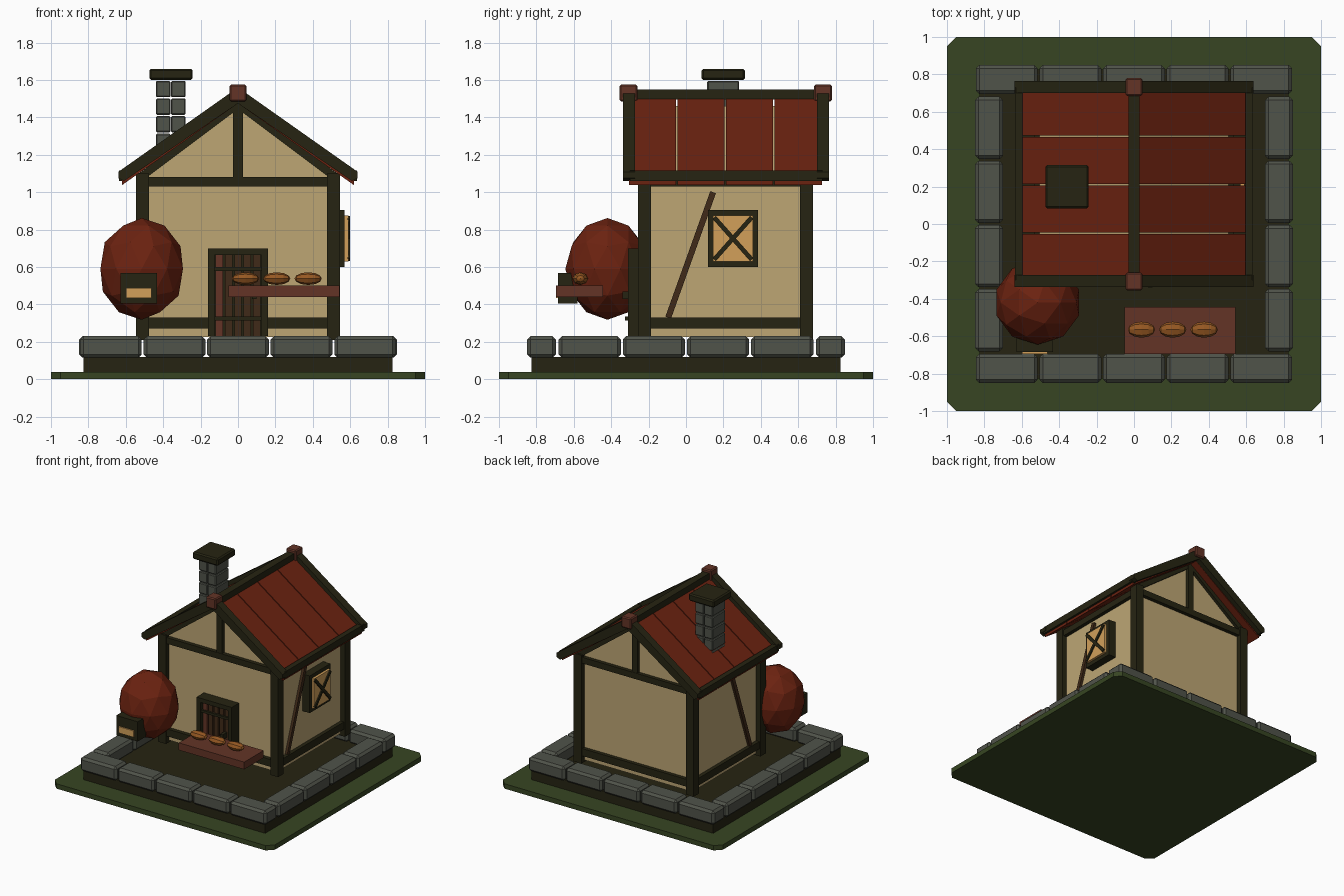
import bpy, bmesh, math
from mathutils import Matrix, Vector

if "Cube" in bpy.data.objects:
    bpy.data.objects.remove(bpy.data.objects["Cube"])


def material(name, hex_code):
    rgb = [int(hex_code[i:i + 2], 16) / 255 for i in (0, 2, 4)]
    m = bpy.data.materials.new(name)
    m.diffuse_color = [c / 12.92 if c < 0.04045 else ((c + 0.055) / 1.055) ** 2.4 for c in rgb] + [1]
    m.use_nodes = True
    m.node_tree.nodes["Principled BSDF"].inputs["Base Color"].default_value = m.diffuse_color
    return m


GRASS = material("grass green", "374522")
WOOD = material("dark timber", "262412")
PLASTER = material("cream plaster", "BDA674")
STONE = material("grey stone", "50534A")
RED = material("roof red", "6B2210")
BROWN = material("red brown wood", "633426")
DOOR = material("door brown", "402A18")
GLOW = material("amber glow", "D2A05A")
BREAD = material("bread crust", "965822")


def finish(name, bm, mat):
    bmesh.ops.recalc_face_normals(bm, faces=bm.faces)
    me = bpy.data.meshes.new(name)
    bm.to_mesh(me)
    bm.free()
    me.materials.append(mat)
    ob = bpy.data.objects.new(name, me)
    bpy.context.collection.objects.link(ob)
    return ob


def box(name, x, y, z, mat, bevel=0):
    """Box from (min, max) ranges, with optional chamfer."""
    bm = bmesh.new()
    size = [r[1] - r[0] for r in (x, y, z)]
    mid = [(r[1] + r[0]) / 2 for r in (x, y, z)]
    bmesh.ops.create_cube(bm, size=1, matrix=Matrix.Translation(mid) @ Matrix.Diagonal((*size, 1)))
    if bevel:
        bmesh.ops.bevel(bm, geom=bm.edges[:], offset=bevel, segments=1, affect='EDGES')
    return finish(name, bm, mat)


def prism(name, pts, lo, hi, axis, mat):
    """Extrude a 2D outline along an axis (0=x, 1=y, 2=z)."""
    bm = bmesh.new()
    rings = []
    for t in (lo, hi):
        ring = []
        for a, b in pts:
            co = [a, b]
            co.insert(axis, t)
            ring.append(bm.verts.new(co))
        rings.append(ring)
    n = len(pts)
    bm.faces.new(rings[0])
    bm.faces.new(rings[1])
    for i in range(n):
        j = (i + 1) % n
        bm.faces.new((rings[0][i], rings[0][j], rings[1][j], rings[1][i]))
    return finish(name, bm, mat)


def bar(name, p, q, width, lo, hi, axis, mat):
    """Straight plank from p to q in the plane across the axis."""
    p, q = Vector(p), Vector(q)
    d = (q - p).normalized() * width / 2
    n = Vector((-d.y, d.x))
    return prism(name, [p + n, q + n, q - n, p - n], lo, hi, axis, mat)


# Ground and foundation
c = 0.95
prism("grass_base", [(-1, -c), (-c, -1), (c, -1), (1, -c), (1, c), (c, 1), (-c, 1), (-1, c)], 0, 0.04, 2, GRASS)
box("foundation_slab", (-0.825, 0.825), (-0.825, 0.825), (0.04, 0.12), WOOD)

# Stone border
for s in (-1, 1):
    for i in range(5):
        x = (i - 2) * 0.34
        y = sorted((s * 0.695, s * 0.85))
        box("border_stone", (x - 0.165, x + 0.165), y, (0.115, 0.23), STONE, 0.018)
    for i in range(4):
        y = (i - 1.5) * 0.343
        x = sorted((s * 0.70, s * 0.85))
        box("border_stone", x, (y - 0.166, y + 0.166), (0.115, 0.23), STONE, 0.018)

# House body with gable
Y0, Y1 = -0.215, 0.64
prism("house_walls", [(-0.505, 0.225), (0.505, 0.225), (0.505, 1.08), (0, 1.46), (-0.505, 1.08)], Y0, Y1, 1, PLASTER)

# Timber frame
for x in (-0.51, 0.51):
    for y in (-0.222, 0.645):
        box("corner_post", (x - 0.035, x + 0.035), (y - 0.035, y + 0.035), (0.21, 1.1), WOOD)
for z0, z1 in ((0.27, 0.33), (1.03, 1.08)):
    for y in (-0.222, 0.645):
        box("cross_beam", (-0.5, 0.5), (y - 0.025, y + 0.025), (z0, z1), WOOD)
    for x in (-0.51, 0.51):
        box("side_beam", (x - 0.025, x + 0.025), (-0.2, 0.63), (z0, z1), WOOD)
for y in (-0.222, 0.645):
    box("gable_strut", (-0.026, 0.026), (y - 0.022, y + 0.022), (1.07, 1.46), WOOD)
    for s in (-1, 1):
        prism("gable_rafter", [(0, 1.49), (s * 0.53, 1.10), (s * 0.50, 1.07), (0, 1.445)],
              y - 0.02, y + 0.02, 1, WOOD)
for s in (-1, 1):
    x = sorted((s * 0.495, s * 0.525))
    bar("wall_brace", (-0.095, 0.33), (0.145, 1.0), 0.032, *x, 0, DOOR)

# Roof: panels, bargeboards, eaves, ridge
K = 0.705
for s in (-1, 1):
    for i in range(4):
        y = -0.31 + i * 0.26
        prism("roof_panel", [(0, 1.52), (s * 0.62, 1.52 - K * 0.62), (s * 0.62, 1.475 - K * 0.62), (0, 1.475)],
              y + 0.004, y + 0.256, 1, RED)
    for y in (-0.337, 0.70):
        prism("bargeboard", [(0, 1.56), (s * 0.64, 1.56 - K * 0.64), (s * 0.64, 1.075),
                             (s * 0.61, 1.06), (0, 1.475)], y, y + 0.065, 1, WOOD)
    x = sorted((s * 0.595, s * 0.637))
    box("eave_beam", x, (-0.30, 0.73), (1.06, 1.115), WOOD)
box("ridge_beam", (-0.03, 0.03), (-0.33, 0.76), (1.495, 1.55), WOOD)
for y in (-0.307, 0.732):
    box("ridge_finial", (-0.045, 0.045), (y - 0.048, y + 0.048), (1.485, 1.575), BROWN, 0.008)

# Chimney of stacked blocks with a cap
for i in range(5):
    z = 1.132 + i * 0.094
    for x in (-0.4, -0.319):
        box("chimney_block", (x - 0.039, x + 0.039), (0.113, 0.284), (z, z + 0.087), STONE, 0.006)
box("chimney_cap", (-0.474, -0.242), (0.083, 0.315), (1.60, 1.66), WOOD, 0.01)

# Door
box("door_back", (-0.13, 0.13), (-0.265, -0.21), (0.23, 0.68), WOOD)
for i in range(5):
    x = -0.1 + i * 0.05
    box("door_plank", (x - 0.02, x + 0.02), (-0.285, -0.26), (0.23, 0.67), BROWN if i == 0 else DOOR)
for s in (-1, 1):
    x = sorted((s * 0.125, s * 0.16))
    box("door_jamb", x, (-0.31, -0.21), (0.23, 0.70), WOOD)
box("door_lintel", (-0.16, 0.16), (-0.31, -0.21), (0.665, 0.70), WOOD)
for z in (0.325, 0.59):
    box("door_strap", (-0.125, 0.125), (-0.325 if z < 0.5 else -0.30, -0.28), (z - 0.01, z + 0.01), WOOD)
box("door_handle", (0.075, 0.1), (-0.34, -0.28), (0.43, 0.47), WOOD)

# Side window with crossed bars
box("window_frame", (0.50, 0.57), (0.117, 0.385), (0.60, 0.905), WOOD)
box("window_pane", (0.565, 0.59), (0.145, 0.357), (0.63, 0.875), GLOW)
for s in (-1, 1):
    bar("window_bar", (0.251 - s * 0.10, 0.64), (0.251 + s * 0.10, 0.865), 0.024, 0.585, 0.60, 0, WOOD)

# Clay oven with mouth
bm = bmesh.new()
bmesh.ops.create_icosphere(bm, subdivisions=2, radius=1,
                           matrix=Matrix.Translation((-0.515, -0.42, 0.59)) @ Matrix.Diagonal((0.232, 0.225, 0.272, 1)))
finish("clay_oven", bm, RED)
box("oven_mouth", (-0.627, -0.432), (-0.685, -0.58), (0.405, 0.567), WOOD)
box("oven_fire", (-0.60, -0.463), (-0.695, -0.68), (0.435, 0.487), GLOW)

# Counter with loaves
box("counter", (-0.052, 0.543), (-0.695, -0.443), (0.44, 0.50), BROWN)
for x in (0.04, 0.207, 0.375):
    bm = bmesh.new()
    bmesh.ops.create_uvsphere(bm, u_segments=8, v_segments=6, radius=1,
                              matrix=Matrix.Translation((x, -0.565, 0.538)) @ Matrix.Diagonal((0.073, 0.043, 0.034, 1))
                              @ Matrix.Rotation(math.pi / 2, 4, 'Y'))
    finish("bread_loaf", bm, BREAD)
